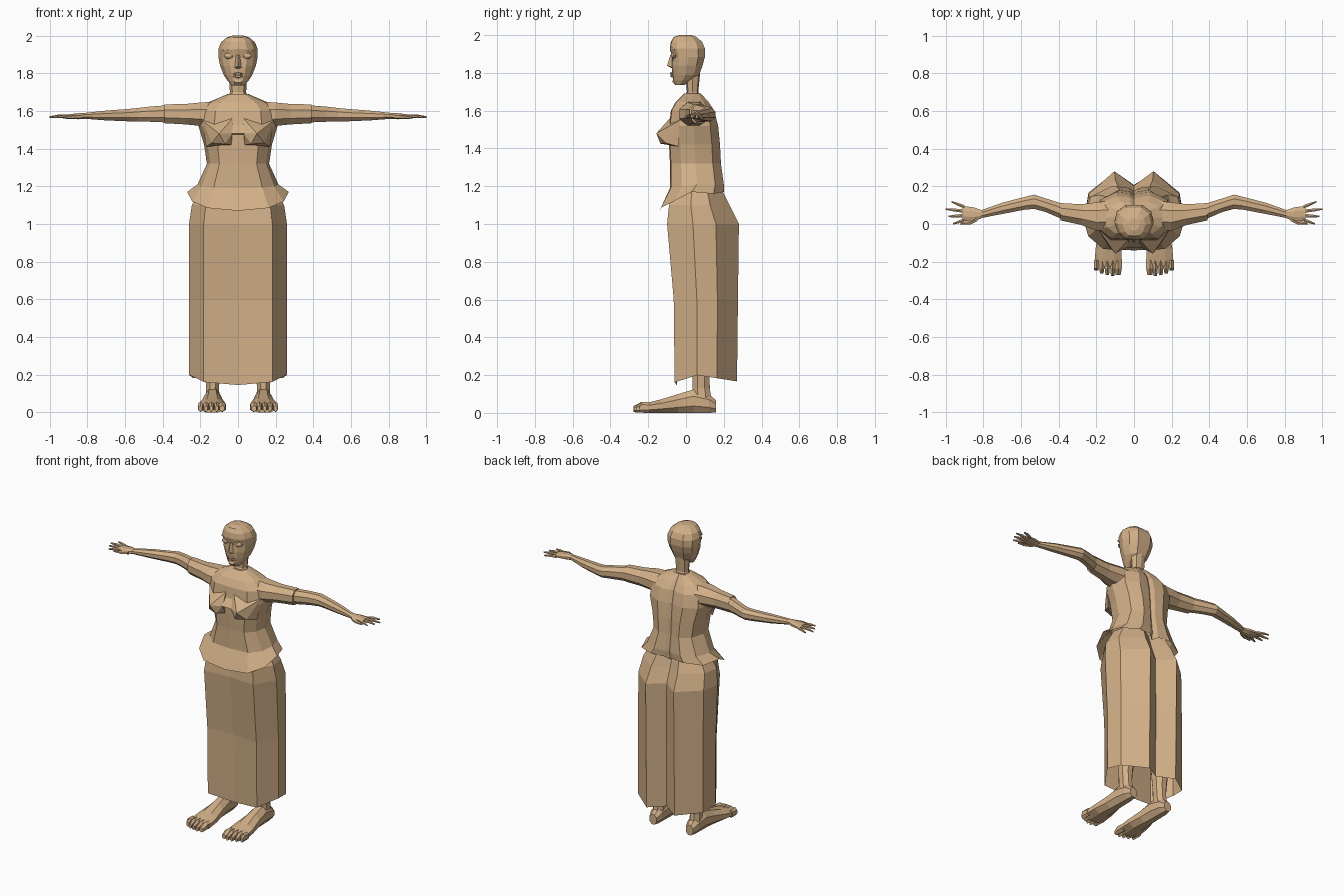
import bpy, bmesh, math
from mathutils import Vector

cube = bpy.data.objects.get("Cube")
if cube:
    bpy.data.objects.remove(cube, do_unlink=True)

tan = bpy.data.materials.new("warm tan")
tan.use_nodes = True
tan.diffuse_color = (0.64, 0.43, 0.245, 1)
shader = tan.node_tree.nodes["Principled BSDF"]
shader.inputs["Base Color"].default_value = tan.diffuse_color
shader.inputs["Roughness"].default_value = 0.9


def finish(name, bm, mirror=False):
    """Turn a bmesh into a flat shaded object, optionally mirrored across x."""
    bmesh.ops.recalc_face_normals(bm, faces=bm.faces)
    mesh = bpy.data.meshes.new(name)
    bm.to_mesh(mesh)
    bm.free()
    mesh.materials.append(tan)
    obj = bpy.data.objects.new(name, mesh)
    bpy.context.collection.objects.link(obj)
    if mirror:
        obj.modifiers.new("both sides", 'MIRROR')
    return obj


def skin(name, rings, start=True, end=True, mirror=False):
    """Bridge a list of closed rings with quads and cap the ends."""
    bm = bmesh.new()
    loops = [[bm.verts.new(p) for p in ring] for ring in rings]
    for a, b in zip(loops, loops[1:]):
        for i in range(len(a)):
            j = (i + 1) % len(a)
            bm.faces.new((a[i], a[j], b[j], b[i]))
    if start:
        bm.faces.new(loops[0][::-1])
    if end:
        bm.faces.new(loops[-1])
    return finish(name, bm, mirror)


def stack(name, half, levels, start=True, end=True):
    """Symmetric body from a half section (side, depth, lift) scaled per level."""
    rings = []
    for z, w, front, back, lift in levels:
        side = [(u * w, front + v * (back - front), z + lift * h) for u, v, h in half]
        rings.append(side + [(-x, y, k) for x, y, k in side[-2:0:-1]])
    return skin(name, rings, start, end)


def tube(name, axis, stations, sides=8):
    """Mirrored limb along an axis: position, two centres, two radii."""
    rings = []
    grow = 1 / math.cos(math.pi / sides)
    for pos, c, d, r, s in stations:
        ring = []
        for i in range(sides):
            a = math.tau * (i + 0.5) / sides
            p = [c + r * grow * math.cos(a), d + s * grow * math.sin(a)]
            p.insert("xyz".index(axis), pos)
            ring.append(p)
        rings.append(ring)
    return skin(name, rings, mirror=True)


def hull(name, points, mirror=True):
    bm = bmesh.new()
    for p in points:
        bm.verts.new(p)
    result = bmesh.ops.convex_hull(bm, input=bm.verts)
    loose = [v for v in bm.verts if not v.link_faces]
    bmesh.ops.delete(bm, geom=loose, context='VERTS')
    return finish(name, bm, mirror)


# Long skirt, open at the hem, with a fold down the back
skirt_half = [(0, .04, 0), (.7, 0, .3), (1, .36, 1), (.93, .68, .7), (.4, 1, .4), (0, .8, .6)]
stack("skirt", skirt_half, [
    (.145, .26, -.06, .27, .055),
    (.6, .26, -.065, .275, 0),
    (1, .26, -.1, .28, 0),
    (1.1, .245, -.09, .23, 0),
    (1.2, .19, -.05, .18, 0)], start=False)

# Tunic with a flared hem and a groove along the spine
tunic_half = [(0, 0, 0), (.6, .02, .15), (.9, .22, .5), (1, .5, 1),
              (.85, .84, .9), (.45, 1, 1), (.12, .97, 1), (0, .91, .8)]
stack("tunic", tunic_half, [
    (1.07, .27, -.14, .2, .1),
    (1.19, .215, -.085, .2, .02),
    (1.32, .165, -.085, .185, 0),
    (1.42, .18, -.09, .18, 0),
    (1.52, .21, -.09, .17, 0),
    (1.6, .2, -.08, .15, 0),
    (1.645, .16, -.055, .12, 0),
    (1.69, .055, -.01, .08, 0)], start=False)

# Angular bust with a short bridge between both sides
hull("bust", [(.1, -.157, 1.48), (.07, -.135, 1.425), (.14, -.11, 1.43), (.03, -.085, 1.56),
              (.19, -.03, 1.55), (.17, -.04, 1.41), (.035, -.085, 1.42), (.03, -.12, 1.48)])
hull("bust_bridge", [(x, y, z) for x in (-.06, .06)
                     for y, z in ((-.08, 1.54), (-.125, 1.48), (-.08, 1.475))], False)

# Sleeves and arms
tube("sleeves", "x", [
    (.1, .045, 1.575, .08, .075),
    (.2, .04, 1.583, .075, .062),
    (.28, .05, 1.583, .055, .054),
    (.39, .065, 1.585, .046, .05)])
tube("arms", "x", [
    (.37, .063, 1.585, .042, .046),
    (.47, .1, 1.583, .036, .04),
    (.53, .118, 1.58, .038, .036),
    (.58, .11, 1.578, .034, .033),
    (.7, .083, 1.576, .03, .026),
    (.82, .05, 1.574, .02, .015)])

# Hands with four fingers and a thumb
tube("palms", "x", [
    (.81, .052, 1.574, .022, .016),
    (.85, .052, 1.572, .036, .016),
    (.91, .056, 1.57, .04, .011)])
for i, tip in enumerate((.96, .985, 1, .97)):
    y = .022 + i * .023
    spread = (i - 1.3) * .008
    tube("finger_%d" % (i + 1), "x", [
        (.9, y, 1.57, .009, .009),
        ((.9 + tip) / 2, y + spread, 1.572, .008, .008),
        (tip, y + 2 * spread, 1.568, .004, .004)], 6)
tube("thumbs", "x", [
    (.83, .03, 1.57, .014, .012),
    (.87, .008, 1.568, .011, .01),
    (.92, .001, 1.565, .005, .005)], 6)

# Neck and head
tube_half = [(0, 0, 0), (.7, .1, 0), (1, .5, 0), (.7, .9, 0), (0, 1, 0)]
stack("neck", tube_half, [
    (1.64, .06, -.02, .085, 0),
    (1.7, .043, .005, .065, 0),
    (1.8, .05, -.005, .075, 0)])
head_half = [(0, 0, 0), (.45, .03, 0), (.8, .2, 0), (1, .5, 0),
             (.88, .8, 0), (.45, 1, 0), (0, 1, 0)]
stack("head", head_half, [
    (1.735, .035, -.058, -.01, .0),
    (1.76, .055, -.068, .03, 0),
    (1.79, .075, -.072, .07, 0),
    (1.84, .095, -.075, .088, 0),
    (1.885, .104, -.073, .1, 0),
    (1.93, .104, -.086, .1, 0),
    (1.965, .09, -.08, .085, 0),
    (1.99, .06, -.065, .055, 0),
    (2, .03, -.035, .03, 0)])

# Face: nose, lips, chin, eyes and brows
hull("nose", [(0, -.1, 1.838), (.018, -.075, 1.83), (-.018, -.075, 1.83), (0, -.07, 1.822),
              (.009, -.072, 1.9), (-.009, -.072, 1.9), (0, -.083, 1.895)], False)
for name, z, out in (("upper_lip", 1.797, -.085), ("lower_lip", 1.784, -.083)):
    hull(name, [(x, -.06, z) for x in (-.035, .035)] +
         [(x, out, z + dz) for x in (-.012, .012) for dz in (-.005, .004)] +
         [(0, -.065, z + .01), (0, -.065, z - .01)], False)
hull("chin", [(x, y, z) for x in (-.018, .018)
              for y, z in ((-.058, 1.737), (-.074, 1.752), (-.067, 1.768))], False)
bm = bmesh.new()
bmesh.ops.create_uvsphere(bm, u_segments=10, v_segments=6, radius=1)
for v in bm.verts:
    v.co = Vector((.048, -.062, 1.893)) + v.co * Vector((.026, .016, .017))
finish("eyes", bm, True)
hull("brows", [(x, y, z + dz) for x, y, z in ((.022, -.085, 1.92), (.055, -.077, 1.932), (.08, -.06, 1.92))
               for dz in (-.004, .004)] + [(.05, -.06, 1.925)])

# Legs and bare feet
tube("legs", "z", [
    (.07, .135, .085, .038, .05),
    (.13, .135, .08, .034, .046),
    (.2, .135, .08, .04, .045),
    (.45, .13, .09, .06, .07),
    (.9, .12, .09, .08, .09)])
tube("feet", "y", [
    (.158, .135, .035, .026, .033),
    (.12, .135, .05, .04, .05),
    (.04, .135, .062, .045, .062),
    (-.04, .135, .05, .052, .05),
    (-.13, .136, .036, .068, .036),
    (-.225, .137, .024, .074, .024)])
for i, tip in enumerate((-.27, -.277, -.272, -.262, -.248)):
    x = .084 + i * .029
    r = .019 if i == 0 else .0135
    tube("toe_%d" % (i + 1), "y", [
        (-.19, x, .028, r, .024),
        (-.235, x, .03, r, .025),
        (tip, x, .02, r * .7, .014)], 6)
